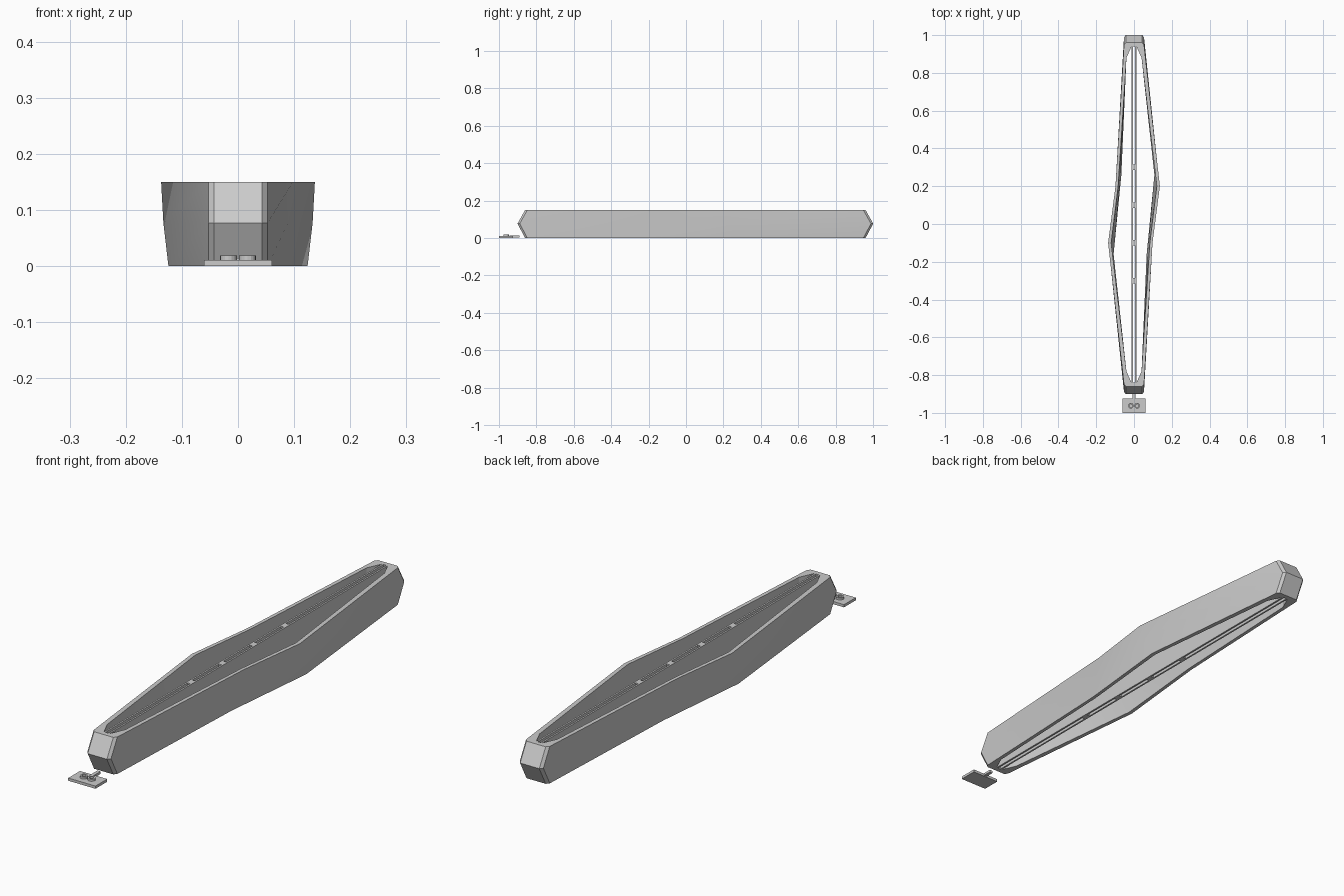
import bpy, bmesh, math

if "Cube" in bpy.data.objects:
    bpy.data.objects.remove(bpy.data.objects["Cube"])

grey = bpy.data.materials.new("light_grey")
grey.diffuse_color = (0.6, 0.6, 0.6, 1)
grey.use_nodes = True
grey.node_tree.nodes["Principled BSDF"].inputs["Base Color"].default_value = grey.diffuse_color
CY = 0.05  # middle of the frame along y


def add_object(name, bm):
    bmesh.ops.recalc_face_normals(bm, faces=bm.faces)
    me = bpy.data.meshes.new(name)
    bm.to_mesh(me)
    bm.free()
    ob = bpy.data.objects.new(name, me)
    bpy.context.collection.objects.link(ob)
    me.materials.append(grey)
    return ob


def box(name, x0, x1, y0, y1, z0, z1):
    bm = bmesh.new()
    bmesh.ops.create_cube(bm, size=1)
    for v in bm.verts:
        v.co = ((x0 + x1) / 2 + v.co.x * (x1 - x0),
                (y0 + y1) / 2 + v.co.y * (y1 - y0),
                (z0 + z1) / 2 + v.co.z * (z1 - z0))
    return add_object(name, bm)


def ring(bm, half, z):
    """Closed loop: the right half and its half-turn copy on the left."""
    pts = half + [(-x, -y) for x, y in half]
    return [bm.verts.new((x, y + CY, z)) for x, y in pts]


def bridge(bm, a, b):
    n = len(a)
    for i in range(n):
        j = (i + 1) % n
        bm.faces.new((a[i], a[j], b[j], b[i]))


# Frame: twisted ring wall, pointed at both ends in side view
# each level: z, end y, kink x, peak x, peak y
levels = [(0, 0.91, 0.081, 0.124, 0.21),
          (0.077, 0.951, 0.089, 0.133, 0.18),
          (0.15, 0.91, 0.098, 0.137, 0.15)]
WALL = 0.014
bm = bmesh.new()
outer, inner = [], []
for z, end, kink, peak, py in levels:
    outer.append(ring(bm, [(0.043, -end), (0.053, -end + 0.012), (kink, -py),
                           (peak, py), (0.053, end - 0.012), (0.043, end)], z))
    inner.append(ring(bm, [(0.013, -0.89), (0.04, -0.83), (kink - WALL, -py),
                           (peak - WALL - 0.002, py), (0.04, 0.83), (0.013, 0.89)], z))
for k in range(2):
    bridge(bm, outer[k], outer[k + 1])
    bridge(bm, inner[k + 1], inner[k])
bridge(bm, outer[2], inner[2])
bridge(bm, inner[0], outer[0])
frame = add_object("frame", bm)

# Twin blades along the middle, joined by small bridges
for side, s in (("left", -1), ("right", 1)):
    xs = sorted((s * 0.006, s * 0.013))
    box(side + "_blade", xs[0], xs[1], CY - 0.892, CY + 0.892, 0, 0.15)
for i, y in enumerate((-0.3, -0.1, 0.1, 0.3)):
    box("blade_bridge_%d" % (i + 1), -0.007, 0.007, y - 0.015, y + 0.015, 0, 0.15)

# Small loose plate with two rings and a stub
box("plate", -0.061, 0.061, -1.0, -0.925, 0, 0.011)
box("stub", -0.007, 0.007, -0.945, -0.89, 0.004, 0.014)
for side, s in (("left", -1), ("right", 1)):
    bm = bmesh.new()
    loops = []
    for r, z in ((0.015, 0.008), (0.015, 0.019), (0.008, 0.019), (0.008, 0.008)):
        loops.append([bm.verts.new((s * 0.017 + r * math.cos(a * math.pi / 8),
                                    -0.962 + r * math.sin(a * math.pi / 8), z))
                      for a in range(16)])
    for k in range(4):
        bridge(bm, loops[k], loops[(k + 1) % 4])
    add_object(side + "_ring", bm)

# Smooth the gentle bends, keep the edges sharp
for ob in bpy.context.collection.objects:
    ob.select_set(True)
bpy.context.view_layer.objects.active = frame
bpy.ops.object.shade_smooth_by_angle(angle=math.radians(20))
